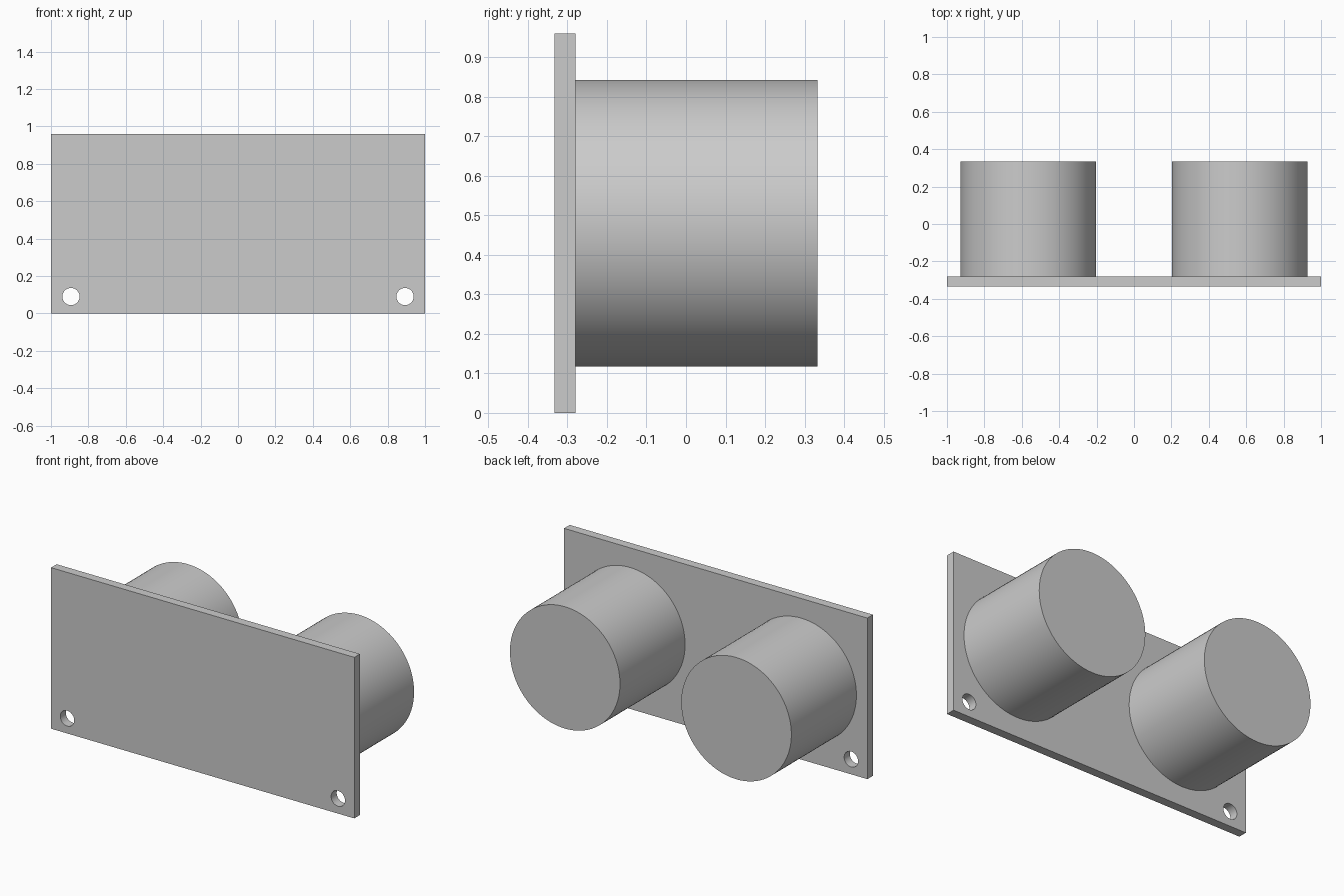
import bpy
import math

if "Cube" in bpy.data.objects:
    bpy.data.objects.remove(bpy.data.objects["Cube"], do_unlink=True)

WIDTH, HEIGHT, DEPTH = 2.0, 0.96, 0.666
PLATE = 0.053
FRONT = -DEPTH / 2
BACK = DEPTH / 2
PLATE_BACK = FRONT + PLATE

grey = bpy.data.materials.new("light_grey")
grey.use_nodes = True
colour = (0.6, 0.6, 0.6, 1)
grey.diffuse_color = colour
grey.node_tree.nodes["Principled BSDF"].inputs["Base Color"].default_value = colour


def rod(name, x, z, radius, y0, y1, sides):
    """Cylinder lying along y from y0 to y1."""
    bpy.ops.mesh.primitive_cylinder_add(
        vertices=sides, radius=radius, depth=y1 - y0,
        location=(x, (y0 + y1) / 2, z), rotation=(math.pi / 2, 0, 0))
    obj = bpy.context.object
    obj.name = name
    obj.data.materials.append(grey)
    bpy.ops.object.shade_smooth_by_angle(angle=math.radians(30))
    return obj


# Mounting plate
bpy.ops.mesh.primitive_cube_add(size=1, location=(0, FRONT + PLATE / 2, HEIGHT / 2))
plate = bpy.context.object
plate.name = "mounting_plate"
plate.scale = (WIDTH, PLATE, HEIGHT)
bpy.ops.object.transform_apply(location=False, rotation=False, scale=True)
plate.data.materials.append(grey)

for side, label in ((1, "left"), (-1, "right")):
    # Solid drum behind the plate
    rod(label + "_drum", side * 0.565, HEIGHT / 2, 0.363, PLATE_BACK, BACK, 96)

    # Screw hole in the lower corner
    cutter = rod(label + "_hole_cutter", side * 0.893, 0.09, 0.046,
                 FRONT - 0.1, PLATE_BACK + 0.1, 48)
    cutter.hide_render = True
    hole = plate.modifiers.new(label + "_hole", "BOOLEAN")
    hole.operation = "DIFFERENCE"
    hole.solver = "EXACT"
    hole.object = cutter
    bpy.context.view_layer.objects.active = plate
    bpy.ops.object.modifier_apply(modifier=hole.name)
    bpy.data.objects.remove(cutter, do_unlink=True)

# Smooth hole walls, crisp plate edges
bpy.ops.object.select_all(action="DESELECT")
plate.select_set(True)
bpy.context.view_layer.objects.active = plate
bpy.ops.object.shade_smooth_by_angle(angle=math.radians(30))
